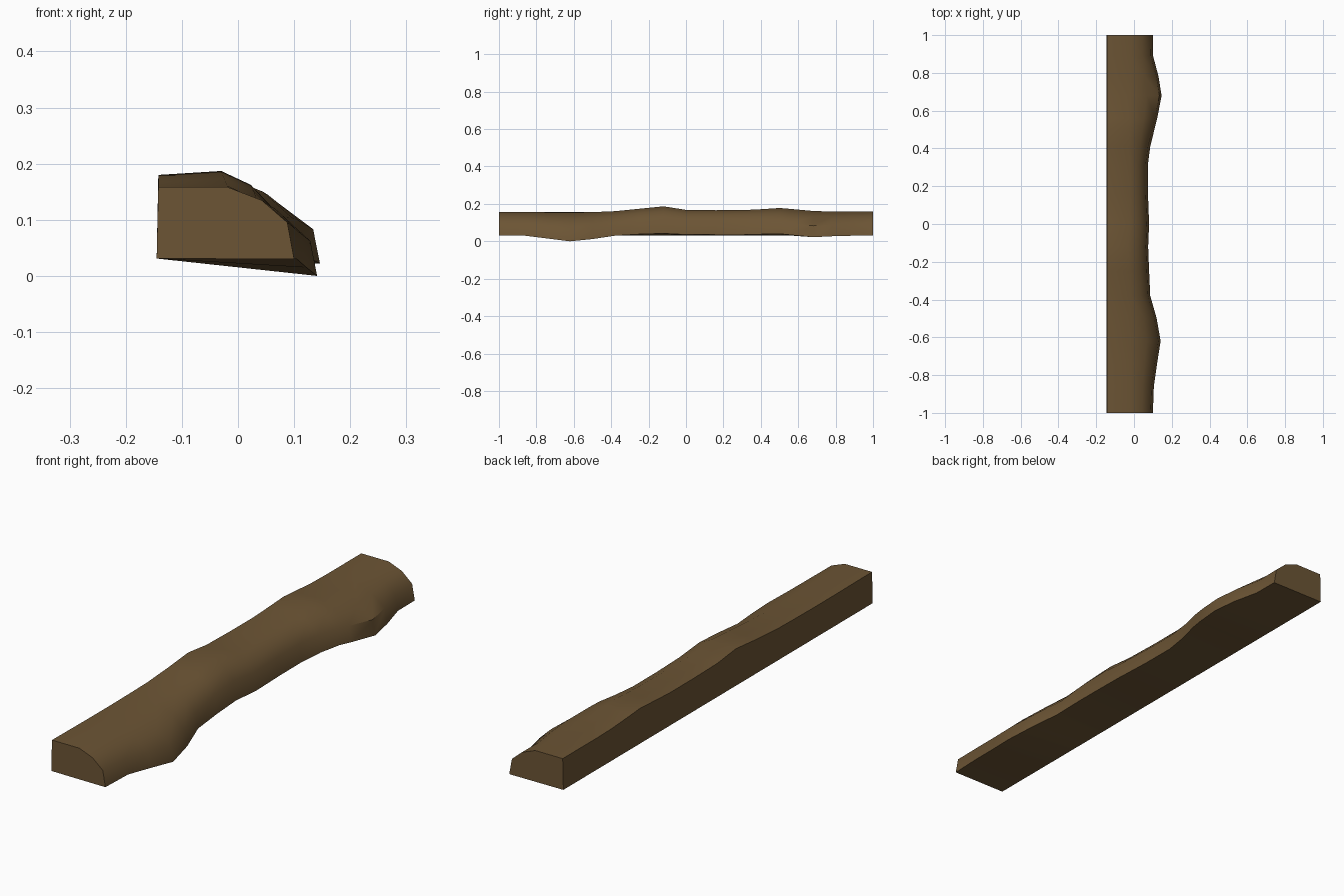
import bpy, bmesh, math

# Stations along the plank: y, outer bottom x, outer bottom z, shoulder z, crown z, back edge z
stations = [
    (-1.00, 0.100, 0.030, 0.095, 0.158, 0.158),
    (-0.86, 0.105, 0.030, 0.092, 0.157, 0.157),
    (-0.74, 0.122, 0.015, 0.077, 0.155, 0.156),
    (-0.62, 0.141, 0.000, 0.062, 0.154, 0.156),
    (-0.50, 0.120, 0.012, 0.074, 0.156, 0.157),
    (-0.38, 0.086, 0.030, 0.092, 0.161, 0.159),
    (-0.25, 0.080, 0.038, 0.112, 0.174, 0.168),
    (-0.12, 0.075, 0.042, 0.120, 0.187, 0.180),
    (0.00, 0.080, 0.036, 0.106, 0.168, 0.166),
    (0.16, 0.074, 0.035, 0.105, 0.166, 0.163),
    (0.31, 0.073, 0.035, 0.105, 0.167, 0.163),
    (0.41, 0.086, 0.038, 0.106, 0.172, 0.168),
    (0.50, 0.108, 0.040, 0.104, 0.178, 0.173),
    (0.56, 0.123, 0.034, 0.097, 0.173, 0.168),
    (0.68, 0.146, 0.022, 0.083, 0.162, 0.160),
    (0.78, 0.130, 0.027, 0.088, 0.159, 0.158),
    (0.89, 0.101, 0.030, 0.092, 0.158, 0.158),
    (1.00, 0.100, 0.030, 0.095, 0.158, 0.158),
]


def section(y, x, zb, zs, zt, zl):
    """Cross-section: straight back, rounded outer side."""
    sx = x - 0.012
    cx = -0.018 - 0.012 * max(0, (zt - 0.158) / 0.029)
    mx, mz = cx + 0.57 * (sx - cx), zs + 0.63 * (zt - zs)
    return [(-0.145, y, 0.031), (x, y, zb), (sx, y, zs),
            (mx, y, mz), (cx, y, zt), (-0.142, y, zl)]


# Loft the sections into one closed plank
bm = bmesh.new()
rings = [[bm.verts.new(p) for p in section(*s)] for s in stations]
for a, b in zip(rings, rings[1:]):
    for i in range(6):
        j = (i + 1) % 6
        bm.faces.new((a[i], a[j], b[j], b[i]))
bm.faces.new(rings[0])
bm.faces.new(rings[-1])
bmesh.ops.recalc_face_normals(bm, faces=bm.faces)
mesh = bpy.data.meshes.new("wooden_plank")
bm.to_mesh(mesh)
bm.free()
plank = bpy.data.objects.new("wooden_plank", mesh)
bpy.context.collection.objects.link(plank)

# Brown wood
wood = bpy.data.materials.new("brown_wood")
wood.diffuse_color = (0.15, 0.09, 0.035, 1)
mesh.materials.append(wood)

# Smooth the waves, keep the long edges crisp
bpy.context.view_layer.objects.active = plank
plank.select_set(True)
bpy.ops.object.shade_smooth_by_angle(angle=math.radians(40))
